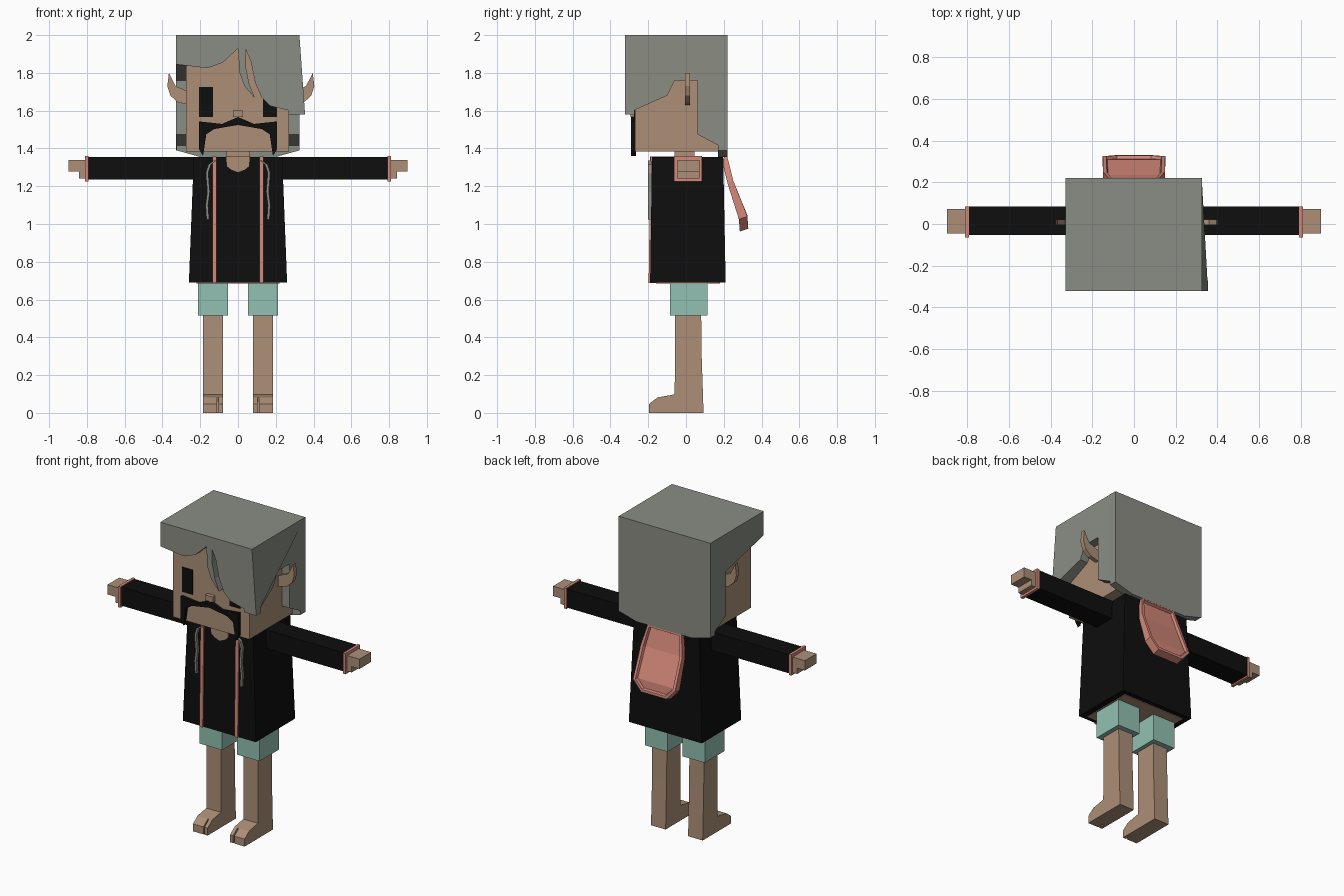
import bpy, bmesh

cube = bpy.data.objects.get("Cube")
if cube:
    bpy.data.objects.remove(cube, do_unlink=True)


def material(name, rgb):
    linear = [((c / 255 + 0.055) / 1.055) ** 2.4 for c in rgb]
    m = bpy.data.materials.new(name)
    m.use_nodes = True
    m.diffuse_color = (*linear, 1)
    bsdf = m.node_tree.nodes["Principled BSDF"]
    bsdf.inputs["Base Color"].default_value = (*linear, 1)
    bsdf.inputs["Roughness"].default_value = 0.9
    return m


skin = material("skin", (172, 143, 119))
grey = material("grey_hair", (138, 141, 131))
teal = material("teal_cloth", (146, 192, 178))
salmon = material("salmon_trim", (212, 136, 121))
black = material("black_cloth", (14, 14, 14))


def finish(name, bm, mat):
    bmesh.ops.recalc_face_normals(bm, faces=bm.faces)
    mesh = bpy.data.meshes.new(name)
    bm.to_mesh(mesh)
    bm.free()
    mesh.materials.append(mat)
    obj = bpy.data.objects.new(name, mesh)
    bpy.context.collection.objects.link(obj)
    return obj


def prism(name, axis, points, a, b, mat):
    """Extrude a 2D outline along an axis from a to b."""
    place = {"x": lambda p, d: (d, p[0], p[1]),
             "y": lambda p, d: (p[0], d, p[1])}[axis]
    bm = bmesh.new()
    near = [bm.verts.new(place(p, a)) for p in points]
    far = [bm.verts.new(place(p, b)) for p in points]
    bm.faces.new(near)
    bm.faces.new(far[::-1])
    for i in range(len(points)):
        j = (i + 1) % len(points)
        bm.faces.new((near[i], near[j], far[j], far[i]))
    return finish(name, bm, mat)


def box(name, x, y, z, mat):
    outline = [(x[0], z[0]), (x[1], z[0]), (x[1], z[1]), (x[0], z[1])]
    return prism(name, "y", outline, y[0], y[1], mat)


def span(s, a, b):
    return sorted((s * a, s * b))


def mirrored(half):
    """Complete an outline from its right half, listed from one end to the other."""
    return half + [(-x, z) for x, z in reversed(half) if x > 0]


# Head and face
box("head", (-0.275, 0.27), (-0.27, 0.19), (1.385, 1.95), skin)
box("neck", (-0.06, 0.06), (-0.06, 0.045), (1.33, 1.39), skin)
box("nose", (-0.027, 0.027), (-0.295, -0.26), (1.567, 1.602), skin)
for s, side in ((1, "left"), (-1, "right")):
    box(side + "_eye", span(s, 0.132, 0.206), (-0.276, -0.268), (1.567, 1.725), black)
    shift = 0.03 if s > 0 else 0
    ear = [(0.26, 1.63), (0.32, 1.645), (0.358, 1.68), (0.374, 1.73),
           (0.366, 1.8), (0.33, 1.73), (0.26, 1.7)]
    prism(side + "_ear", "y", [(s * (x + shift), z) for x, z in ear],
          -0.005, 0.022, skin)
prism("moustache", "y", mirrored([
    (0, 1.566), (0.085, 1.53), (0.206, 1.543), (0.206, 1.395), (0.185, 1.36),
    (0.168, 1.475), (0.125, 1.503), (0, 1.524)]), -0.29, -0.265, black)

# Hair: top slab, front fringe, side panels and back
box("hair_top", (-0.328, 0.325), (-0.322, 0.22), (1.94, 2), grey)
prism("hair_fringe", "y", [
    (-0.328, 2), (-0.328, 1.845), (-0.16, 1.825), (-0.08, 1.855), (0, 1.93),
    (0.008, 1.8), (0.035, 1.73), (0.09, 1.665), (0.06, 1.74), (0.042, 1.83),
    (0.04, 1.925), (0.068, 1.86), (0.09, 1.75), (0.125, 1.67), (0.17, 1.625),
    (0.355, 1.58), (0.33, 1.8), (0.325, 2)], -0.322, -0.272, grey)
panel_rear = [(0.06, 1.76), (0.06, 1.475), (0.22, 1.39), (0.22, 2), (-0.322, 2)]
left_panel = prism("hair_left_panel", "x",
                   [(-0.322, 1.58), (-0.1, 1.68), (-0.06, 1.76)] + panel_rear,
                   0.268, 0.325, grey)
for v in left_panel.data.vertices:
    if v.co.y < -0.3 and v.co.z < 1.6 and v.co.x > 0.3:
        v.co.x = 0.355
prism("hair_right_panel", "x", [(-0.322, 1.845)] + panel_rear, -0.328, -0.273, grey)
prism("hair_back", "y", mirrored([(0.326, 2), (0.326, 1.39), (0.2, 1.355)]),
      0.17, 0.22, grey)

# Jacket body, flaring to the hem
jacket = box("jacket", (-0.26, 0.26), (-0.19, 0.21), (0.69, 1.355), black)
for v in jacket.data.vertices:
    if v.co.z > 1:
        v.co.x *= 0.9
        v.co.y = -0.18 if v.co.y < 0 else 0.197
box("jacket_underside", (-0.22, 0.22), (-0.16, 0.18), (0.686, 0.7), skin)
prism("bare_chest", "y", mirrored([(0.065, 1.357), (0.06, 1.305), (0.035, 1.285),
                                   (0, 1.272)]), -0.19, -0.06, skin)

# Jacket trim, cords, arms and legs
cord = [(0.122, 1.335), (0.15, 1.315), (0.164, 1.27), (0.156, 1.17),
        (0.165, 1.1), (0.16, 1.025)]
foot_top = [(-0.15, 0.082), (-0.06, 0.098), (-0.057, 0.55), (0.08, 0.55),
            (0.083, 0.3), (0.093, 0), (-0.15, 0)]
toe = [(-0.15, 0), (-0.195, 0), (-0.195, 0.048), (-0.15, 0.082)]
for s, side in ((1, "left"), (-1, "right")):
    prism(side + "_trim", "x", [(-0.198, 0.688), (-0.188, 1.357), (-0.16, 1.357),
                                (-0.16, 0.688)], s * 0.113, s * 0.136, salmon)
    ribbon = [(s * (x - 0.007), z) for x, z in cord]
    ribbon += [(s * (x + 0.007), z) for x, z in reversed(cord)]
    prism(side + "_cord", "y", ribbon, -0.2, -0.183, grey)

    box(side + "_sleeve", span(s, 0.2, 0.8), (-0.052, 0.083), (1.235, 1.355), black)
    box(side + "_cuff", span(s, 0.792, 0.81), (-0.064, 0.085), (1.226, 1.36), salmon)
    prism(side + "_hand", "y", [(s * x, z) for x, z in (
        (0.78, 1.24), (0.842, 1.24), (0.842, 1.277), (0.897, 1.277),
        (0.897, 1.34), (0.78, 1.34))], -0.046, 0.072, skin)

    box(side + "_short_leg", span(s, 0.054, 0.213), (-0.085, 0.113), (0.515, 0.71), teal)
    prism(side + "_leg", "x", foot_top, s * 0.08, s * 0.184, skin)
    prism(side + "_big_toe", "x", toe, s * 0.08, s * 0.102, skin)
    prism(side + "_toes", "x", toe, s * 0.11, s * 0.184, skin)

# Hanging hood: a curved tongue with a rim around a sunken back
rows = [(1.36, 0.12, 0.218, 0.03), (1.23, 0.148, 0.25, 0.03), (1.04, 0.15, 0.325, 0.045),
        (0.975, 0.09, 0.33, 0.045)]
bm = bmesh.new()
grid = []
for z, w, y, t in rows:
    grid.append([bm.verts.new(p) for p in (
        (-w, y, z), (w, y, z), (w, y - t, z - 0.015), (-w, y - t, z - 0.015))])
back = []
for upper, lower in zip(grid, grid[1:]):
    for i in range(4):
        j = (i + 1) % 4
        face = bm.faces.new((upper[i], upper[j], lower[j], lower[i]))
        if i == 0:
            back.append(face)
bm.faces.new(grid[0])
bm.faces.new(grid[-1][::-1])
bmesh.ops.recalc_face_normals(bm, faces=bm.faces)
bmesh.ops.inset_region(bm, faces=back, thickness=0.018, depth=0)
bmesh.ops.inset_region(bm, faces=back, thickness=0.006, depth=-0.016)
finish("hood", bm, salmon)
